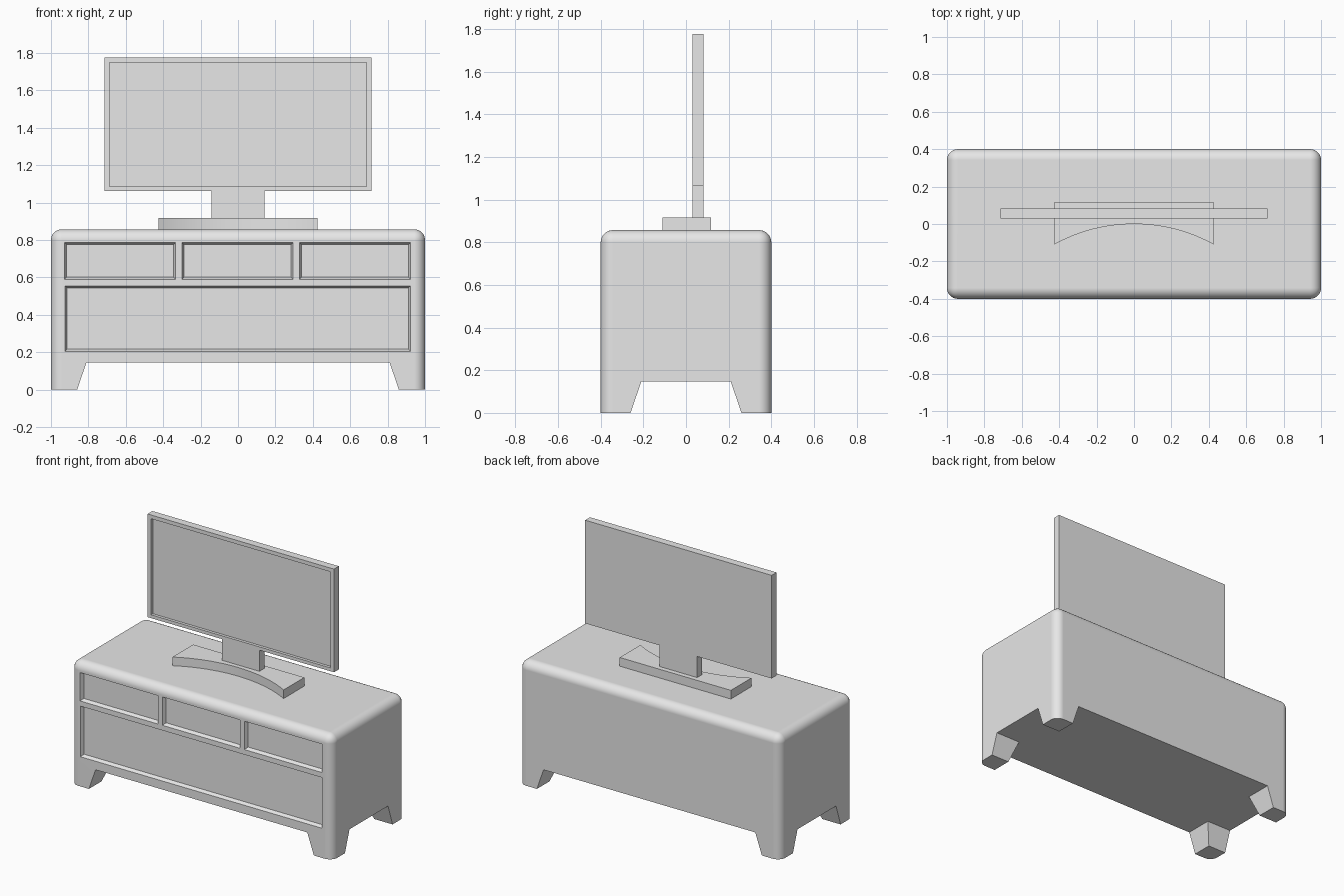
import bpy, bmesh, math

cube = bpy.data.objects.get("Cube")
if cube:
    bpy.data.objects.remove(cube, do_unlink=True)

grey = bpy.data.materials.new("plain grey")
grey.use_nodes = True
grey.diffuse_color = (0.8, 0.8, 0.8, 1)
grey.node_tree.nodes["Principled BSDF"].inputs["Base Color"].default_value = (0.8, 0.8, 0.8, 1)


def finish(name, bm):
    bmesh.ops.recalc_face_normals(bm, faces=bm.faces)
    mesh = bpy.data.meshes.new(name)
    bm.to_mesh(mesh)
    bm.free()
    mesh.materials.append(grey)
    obj = bpy.data.objects.new(name, mesh)
    bpy.context.collection.objects.link(obj)
    return obj


def loft(name, loop_a, loop_b):
    """Closed solid between two loops with matching points."""
    bm = bmesh.new()
    a = [bm.verts.new(p) for p in loop_a]
    b = [bm.verts.new(p) for p in loop_b]
    bm.faces.new(a)
    bm.faces.new(b)
    for i in range(len(a)):
        j = (i + 1) % len(a)
        bm.faces.new((a[i], a[j], b[j], b[i]))
    return finish(name, bm)


def rect(x0, x1, z0, z1, y):
    return [(x0, y, z0), (x1, y, z0), (x1, y, z1), (x0, y, z1)]


def box(name, x0, x1, y0, y1, z0, z1):
    return loft(name, rect(x0, x1, z0, z1, y0), rect(x0, x1, z0, z1, y1))


def activate(obj):
    bpy.ops.object.select_all(action='DESELECT')
    obj.select_set(True)
    bpy.context.view_layer.objects.active = obj


def carve(obj, cutter):
    mod = obj.modifiers.new("carve", 'BOOLEAN')
    mod.operation, mod.solver, mod.object = 'DIFFERENCE', 'EXACT', cutter
    activate(obj)
    bpy.ops.object.modifier_apply(modifier=mod.name)
    bpy.data.objects.remove(cutter, do_unlink=True)


# Cabinet: box rounded everywhere except along the floor
HALF_X, HALF_Y, TOP, FLOOR_GAP = 1.0, 0.4, 0.857, 0.146
cabinet = box("cabinet", -HALF_X, HALF_X, -HALF_Y, HALF_Y, 0, TOP)
bm = bmesh.new()
bm.from_mesh(cabinet.data)
edges = [e for e in bm.edges if max(v.co.z for v in e.verts) > 0.1]
bmesh.ops.bevel(bm, geom=edges, offset=0.058, segments=8, profile=0.5, affect='EDGES')
bm.to_mesh(cabinet.data)
bm.free()


# Tapered openings along both directions leave four legs
def leg_profile(foot):
    slope = 0.05 / FLOOR_GAP
    low = foot + slope * 0.1
    return [(-low, -0.1), (low, -0.1), (foot - 0.05, FLOOR_GAP), (0.05 - foot, FLOOR_GAP)]


front_gap = leg_profile(0.86)
carve(cabinet, loft("front_gap", [(u, -1, z) for u, z in front_gap],
                    [(u, 1, z) for u, z in front_gap]))
side_gap = leg_profile(0.26)
carve(cabinet, loft("side_gap", [(-2, u, z) for u, z in side_gap],
                    [(2, u, z) for u, z in side_gap]))

# Recessed drawer fronts with slightly tapered walls
DEPTH, TAPER = 0.025, 0.011
drawers = [(-0.925, 0.922, 0.205, 0.555)]
drawers += [(c - 0.297, c + 0.297, 0.59, 0.786) for c in (-0.63, -0.002, 0.626)]
for x0, x1, z0, z1 in drawers:
    t = TAPER
    carve(cabinet, loft("drawer_recess",
                        rect(x0 - t, x1 + t, z0 - t, z1 + t, -HALF_Y - DEPTH),
                        rect(x0 + t, x1 - t, z0 + t, z1 - t, -HALF_Y + DEPTH)))

activate(cabinet)
bpy.ops.object.shade_smooth_by_angle(angle=math.radians(30))
weighted = cabinet.modifiers.new("flat panels", 'WEIGHTED_NORMAL')
weighted.keep_sharp = True

# Stand base with a concave curved front
W, BACK, CORNER = 0.425, 0.117, -0.109
radius = (W * W + CORNER * CORNER) / (2 * -CORNER)
sweep = math.asin(W / radius)
STEPS = 24
outline = [(W, BACK), (-W, BACK)]
for i in range(STEPS + 1):
    a = sweep * (2 * i / STEPS - 1)
    outline.append((radius * math.sin(a), radius * (math.cos(a) - 1)))
base = loft("stand_base", [(x, y, TOP) for x, y in outline],
            [(x, y, 0.917) for x, y in outline])
activate(base)
bpy.ops.object.shade_smooth_by_angle(angle=math.radians(30))

# Neck and screen panel
Y0, Y1 = 0.03, 0.083
box("stand_neck", -0.143, 0.143, Y0, Y1, 0.917, 1.063)
screen = box("screen_panel", -0.713, 0.713, Y0, Y1, 1.063, 1.776)
carve(screen, box("screen_recess", -0.687, 0.687, -0.1, Y0 + 0.02, 1.086, 1.75))
